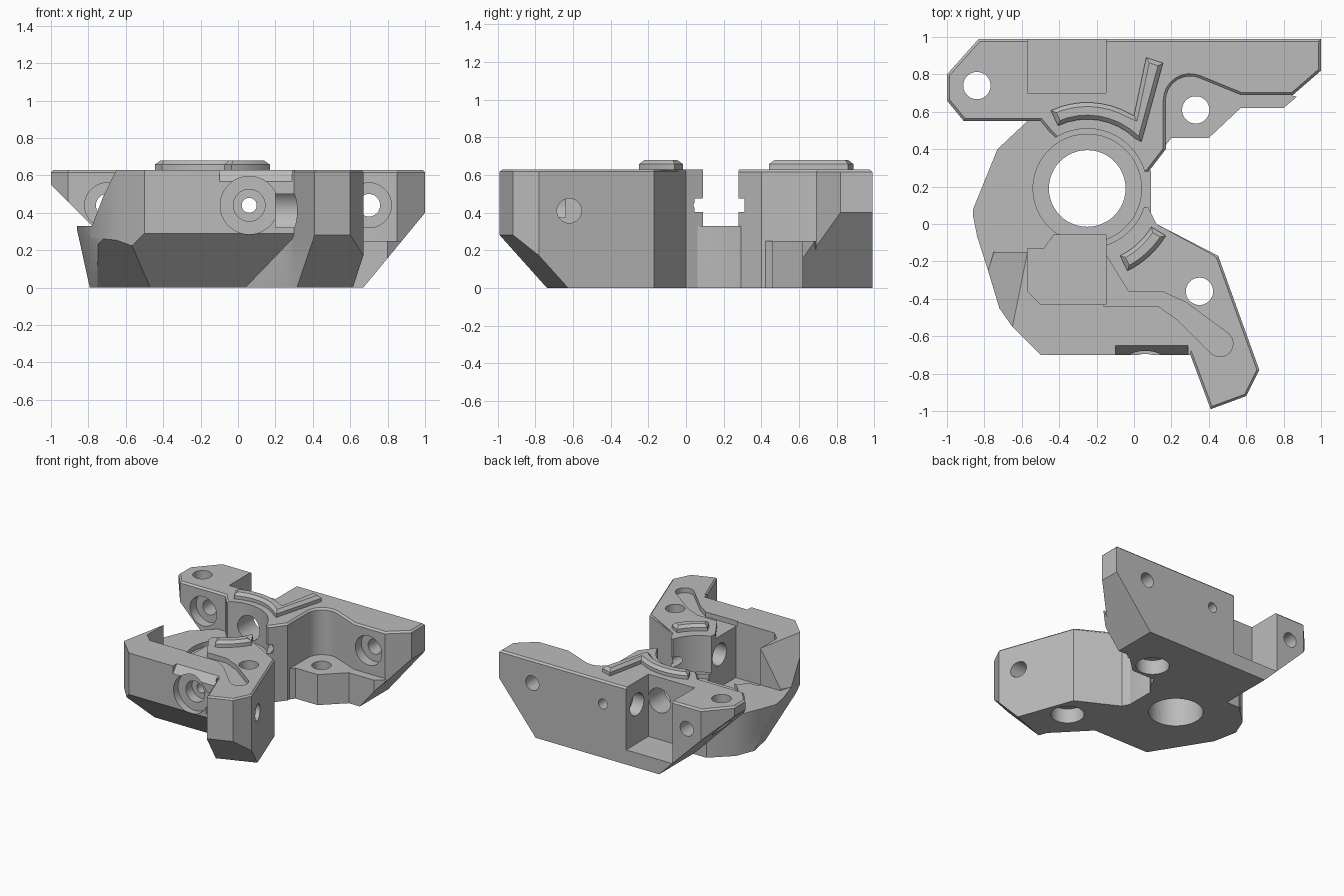
import bpy, bmesh, math
from mathutils import Vector, Matrix

if "Cube" in bpy.data.objects:
    bpy.data.objects.remove(bpy.data.objects["Cube"])

grey = bpy.data.materials.new("mid grey")
grey.use_nodes = True
grey.diffuse_color = (0.5, 0.5, 0.5, 1)
grey.node_tree.nodes["Principled BSDF"].inputs["Base Color"].default_value = grey.diffuse_color

# Shared heights and positions
TOP, DECK, AXIS = 0.63, 0.33, 0.44
BELOW, ABOVE = -0.1, 0.9
RING = (-0.25, 0.19)
POCKET_LEFT, POCKET_RIGHT = -0.57, -0.15


def finish(name, bm):
    bmesh.ops.recalc_face_normals(bm, faces=bm.faces[:])
    mesh = bpy.data.meshes.new(name)
    bm.to_mesh(mesh)
    bm.free()
    mesh.materials.append(grey)
    ob = bpy.data.objects.new(name, mesh)
    bpy.context.collection.objects.link(ob)
    return ob


def prism(name, outline, bottom, top, bevel=0, planes=()):
    """Extruded outline with a top bevel, trimmed by (point, outward normal) planes."""
    bm = bmesh.new()
    face = bm.faces.new([bm.verts.new((x, y, bottom)) for x, y in outline])
    new = bmesh.ops.extrude_face_region(bm, geom=[face])["geom"]
    raised = [v for v in new if isinstance(v, bmesh.types.BMVert)]
    bmesh.ops.translate(bm, vec=(0, 0, top - bottom), verts=raised)
    bmesh.ops.recalc_face_normals(bm, faces=bm.faces[:])
    if bevel:
        rim = [e for e in bm.edges if all(v in raised for v in e.verts)]
        bmesh.ops.bevel(bm, geom=rim, offset=bevel, segments=1, affect="EDGES")
    for point, normal in planes:
        cut = bmesh.ops.bisect_plane(bm, geom=bm.verts[:] + bm.edges[:] + bm.faces[:],
                                     plane_co=point, plane_no=normal, clear_outer=True)
        edges = [e for e in cut["geom_cut"] if isinstance(e, bmesh.types.BMEdge)]
        bmesh.ops.holes_fill(bm, edges=edges, sides=0)
    return finish(name, bm)


def combine(target, tool, operation):
    mod = target.modifiers.new("combine", "BOOLEAN")
    mod.operation, mod.object, mod.solver = operation, tool, "EXACT"
    bpy.context.view_layer.objects.active = target
    bpy.ops.object.modifier_apply(modifier=mod.name)
    bpy.data.objects.remove(tool)


def drill(axis, centre, radius, start, end):
    """Cut a round hole in the body; centre holds the two other coordinates in order."""
    bm = bmesh.new()
    bmesh.ops.create_cone(bm, cap_ends=True, segments=48, radius1=radius,
                          radius2=radius, depth=end - start)
    middle = (start + end) / 2
    a, b = centre
    quarter = math.pi / 2
    if axis == "x":
        turn, spot = Matrix.Rotation(quarter, 4, "Y"), (middle, a, b)
    elif axis == "y":
        turn, spot = Matrix.Rotation(quarter, 4, "X"), (a, middle, b)
    else:
        turn, spot = Matrix.Identity(4), (a, b, middle)
    bm.transform(Matrix.Translation(spot) @ turn)
    combine(body, finish("hole_cutter", bm), "DIFFERENCE")


def pocket(outline, floor, top=ABOVE, planes=()):
    combine(body, prism("pocket_cutter", outline, floor, top, planes=planes), "DIFFERENCE")


def rect(left, right, front, back):
    return [(left, front), (right, front), (right, back), (left, back)]


def arc(centre, radius, first, last, steps=8):
    angles = [math.radians(first + (last - first) * i / steps) for i in range(steps + 1)]
    return [(centre[0] + radius * math.cos(t), centre[1] + radius * math.sin(t))
            for t in angles]


# Underside chamfers
front_cuts = [((0, -0.69, 0.28), (0, -1, -1)),
              ((-0.5, -0.7, 0.2), (-0.85, -0.53, -0.9)),
              ((-0.86, 0.04, DECK), (-1, -0.2, -0.33))]
right_cut = ((1, 0, 0.4), (0.4, 0, -0.33))
left_cut = ((-1, 0, 0.55), (-1, 0, -1))
tip_cut = ((0.5, -0.955, 0.28), (0.35, -0.93, -0.95))

# Leaning outer wall at the front left
rim_back = Vector((POCKET_LEFT, -0.15, TOP))
rim_front = Vector((-0.65, -0.55, TOP))
foot = Vector((-0.775, -0.22, DECK))
lean = (rim_front - rim_back).cross(foot - rim_back)
if lean.x > 0:
    lean.negate()

# Low deck under the ring, sharing its left flank with the front block
flank = [(-0.78, -0.25), (-0.72, -0.45), (-0.65, -0.55), (-0.5, -0.7)]
deck = [(-0.57, 0.55), (-0.73, 0.4), (-0.86, 0.08), (-0.86, 0)] + flank
deck += [(0.25, -0.7), (0.09, 0), (0.09, 0.28), (0, 0.55)]
body = prism("bracket_body", deck, 0, DECK, planes=front_cuts)

# Front block
block = [(-0.43, -0.06), (-0.5, -0.15), (-0.75, -0.15)] + flank
block += [(0.3, -0.7), (0.43, -0.17), (0.12, 0), (0.07, 0.1), (-0.25, 0)]
combine(body, prism("front_block", block, 0, TOP,
                    planes=front_cuts + [(rim_back, lean)]), "UNION")

# Front arm
arm = [(0.12, 0), (0, -0.37), (0.29, -0.67), (0.41, -0.99), (0.6, -0.92), (0.67, -0.78),
       (0.45, -0.17)]
combine(body, prism("front_arm", arm, 0, TOP, 0.012, [tip_cut]), "UNION")

# Back bar with a rounded inner corner
bar = [(-0.91, 0.55), (-1, 0.66), (-1, 0.8), (-0.83, 0.99), (1, 0.99), (1, 0.82),
       (0.85, 0.69), (0.57, 0.69)]
bar += arc((0.3, 0.66), 0.13, 65, 180)
bar += [(0.17, 0.4), (0.07, 0.27), (-0.25, 0.3), (-0.45, 0.49), (-0.5, 0.55)]
combine(body, prism("back_bar", bar, 0, TOP, 0.014, [left_cut, right_cut]), "UNION")

# Ledge below the rounded corner
ledge = [(0.05, 0.27), (0.2, 0.46), (0.4, 0.46), (0.57, 0.62), (0.8, 0.62), (0.87, 0.68),
         (0.3, 0.85), (0, 0.6)]
combine(body, prism("ledge", ledge, 0, 0.25, planes=[right_cut]), "UNION")

# Stepped ring bore and the side channel
for radius, floor in ((0.32, DECK), (0.29, 0.29), (0.205, BELOW)):
    drill("z", RING, radius, floor, ABOVE)
pocket(rect(0, 0.3, 0.09, 0.28), DECK)

# Rod grooves on both sides of the channel
pocket(rect(-0.05, 0.35, 0.045, 0.31), AXIS - 0.035, AXIS + 0.035)

# Back and front pockets, the front one open towards the ring
pocket(rect(POCKET_LEFT, POCKET_RIGHT, 0.7, 1.1), 0.12)
pocket([(POCKET_LEFT, -0.13), (-0.48, -0.13), (-0.43, -0.06), (POCKET_RIGHT, -0.06),
        (POCKET_RIGHT, -0.43), (-0.5, -0.43), (POCKET_LEFT, -0.36)], 0.17)
pocket(rect(-0.6, POCKET_RIGHT, -0.14, 0.05), DECK)

# Wire channel with a rounded end on the front arm
pocket([(-0.16, -0.15), (-0.03, -0.36), (0.15, -0.36), (0.28, -0.42)]
       + arc((0.46, -0.64), 0.07, 50, -130)
       + [(0.23, -0.51), (0.13, -0.44), (-0.16, -0.44)], 0.59)

# Sloped lip above the front socket
pocket(rect(-0.1, 0.29, -0.75, -0.6), 0.5, 0.7, [((0, -0.65, TOP), (0, 0.78, -0.62))])

# Vertical screw holes, two of them counterbored from below
drill("z", (-0.84, 0.74), 0.073, BELOW, ABOVE)
for spot in ((0.33, 0.61), (0.35, -0.36)):
    drill("z", spot, 0.073, BELOW, ABOVE)
    drill("z", spot, 0.125, BELOW, 0.12)

# Counterbored holes in the back bar
for x, seat in ((0.7, 0.77), (-0.7, 0.63)):
    drill("y", (x, AXIS), 0.06, 0.45, 1.1)
    drill("y", (x, AXIS), 0.12, 0.45, seat)

# Shaft holes between the bore and the pockets
drill("y", (RING[0], AXIS), 0.1, 0.3, 0.8)
drill("x", (0.85, AXIS), 0.09, -0.3, -0.05)
drill("x", (-0.22, AXIS), 0.09, -0.3, 0)

# Stepped front socket, its narrow bore running through to the back
for radius, end in ((0.155, -0.64), (0.085, -0.56), (0.04, 1.1)):
    drill("y", (0.06, AXIS), radius, -0.8, end)

# Counterbored cross hole in the arm
for radius, end in ((0.065, 0.8), (0.12, 0.36)):
    drill("x", (-0.62, 0.41), radius, 0.2, end)

# Raised locating ribs
back_rib = arc(RING, 0.37, 115, 46) + [(0.04, 0.44), (0.155, 0.86), (0.065, 0.89), (0, 0.58)]
back_rib += arc(RING, 0.46, 60, 115)
front_rib = arc(RING, 0.4, -64, -31) + arc(RING, 0.49, -31, -64)
parts = [body]
for name, outline in (("back_rib", back_rib), ("front_rib", front_rib)):
    parts.append(prism(name, outline, TOP - 0.02, TOP + 0.05, 0.022))

for ob in parts:
    bpy.ops.object.select_all(action="DESELECT")
    ob.select_set(True)
    bpy.context.view_layer.objects.active = ob
    bpy.ops.object.shade_smooth_by_angle(angle=math.radians(25))
